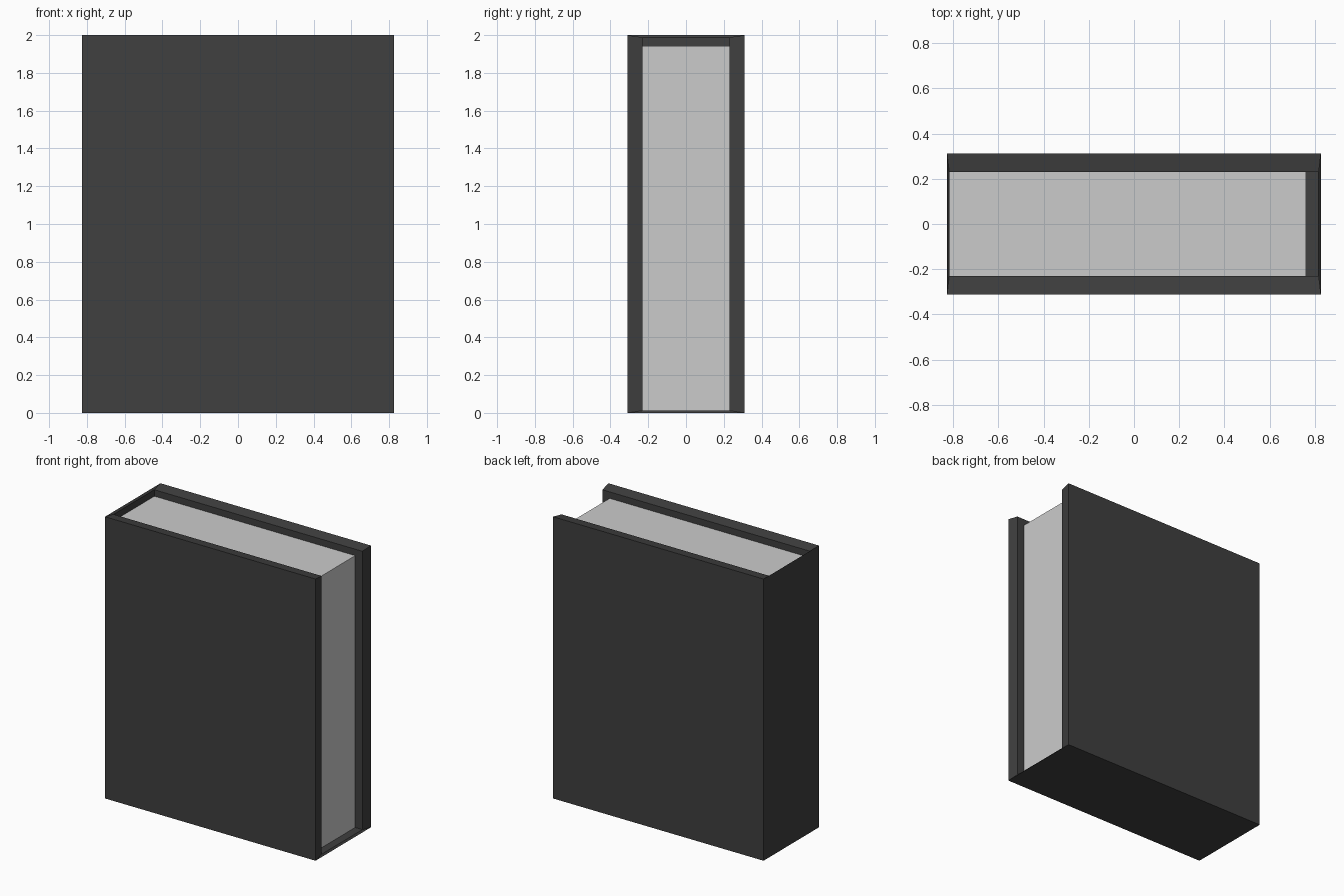
import bpy, bmesh
from mathutils import Vector

if "Cube" in bpy.data.objects:
    bpy.data.objects.remove(bpy.data.objects["Cube"])


def add_box(bm, lo, hi):
    """Box between two corners; returns its vertices."""
    lo, hi = Vector(lo), Vector(hi)
    verts = bmesh.ops.create_cube(bm, size=1)["verts"]
    for v in verts:
        v.co = Vector([lo[i] + (v.co[i] + 0.5) * (hi[i] - lo[i]) for i in range(3)])
    return verts


def finish(bm, name, colour=None):
    bmesh.ops.recalc_face_normals(bm, faces=bm.faces)
    mesh = bpy.data.meshes.new(name)
    bm.to_mesh(mesh)
    bm.free()
    ob = bpy.data.objects.new(name, mesh)
    bpy.context.collection.objects.link(ob)
    if colour:
        mat = bpy.data.materials.new(name + "_material")
        mat.diffuse_color = colour
        mat.use_nodes = True
        mat.node_tree.nodes["Principled BSDF"].inputs["Base Color"].default_value = mat.diffuse_color
        mesh.materials.append(mat)
    return ob


# Slipcase cover: nested boxes, open at the top and the right, joined by a sloped rim
bm = bmesh.new()
outer = add_box(bm, (-0.827, -0.311, 0), (0.827, 0.311, 2))
inner = add_box(bm, (-0.817, -0.229, 0.012), (0.817, 0.229, 1.988))
partner = dict(zip(outer, inner))
bm.normal_update()
open_faces = [f for f in bm.faces if f.normal.z > 0.9 or f.normal.x > 0.9]
bmesh.ops.delete(bm, geom=open_faces, context='FACES_ONLY')
rim = [e for e in bm.edges if len(e.link_faces) == 1 and e.verts[0] in partner]
for e in rim:
    a, b = e.verts
    bm.faces.new((a, b, partner[b], partner[a]))
# The edge shared by both open faces is left without faces
bmesh.ops.delete(bm, geom=[e for e in bm.edges if not e.link_faces], context='EDGES')
finish(bm, "cover", (0.05, 0.05, 0.05, 1))

# Page block
bm = bmesh.new()
add_box(bm, (-0.817, -0.229, 0.012), (0.76, 0.229, 1.942))
finish(bm, "pages")
